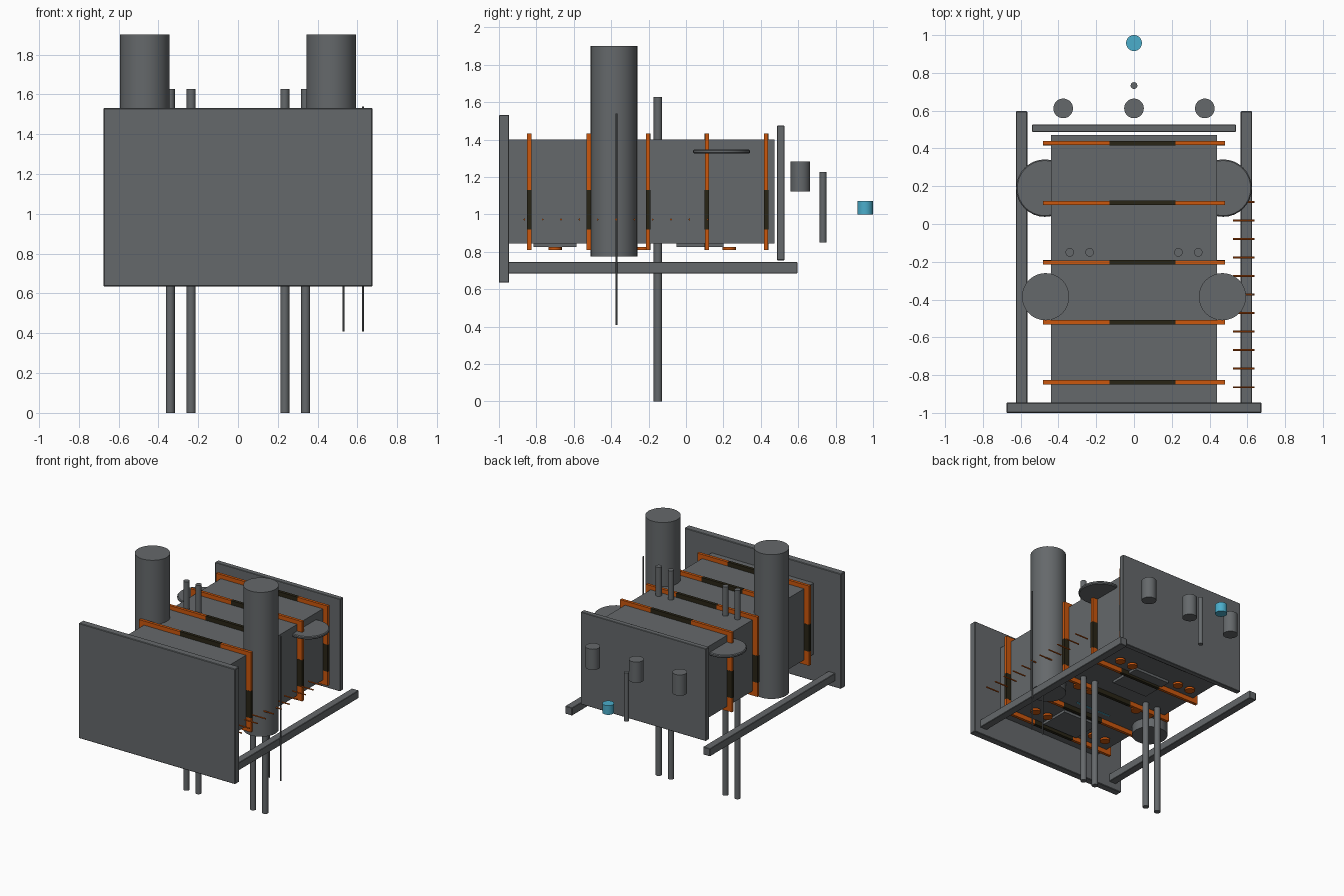
import bpy, math

if "Cube" in bpy.data.objects:
    bpy.data.objects.remove(bpy.data.objects["Cube"])


def material(name, rgb):
    m = bpy.data.materials.new(name)
    m.diffuse_color = (*rgb, 1)
    m.use_nodes = True
    m.node_tree.nodes["Principled BSDF"].inputs["Base Color"].default_value = m.diffuse_color
    return m


GREY = material("steel grey", (0.13, 0.14, 0.147))
ORANGE = material("burnt orange", (0.60, 0.095, 0.004))
DARK = material("dark brown", (0.022, 0.018, 0.008))
CYAN = material("light blue", (0.07, 0.42, 0.60))


def box(name, x, y, z, mat, bevel=0.0):
    """Box from (min, max) pairs."""
    bpy.ops.mesh.primitive_cube_add(size=1, location=[(a + b) / 2 for a, b in (x, y, z)])
    o = bpy.context.object
    o.name = name
    o.scale = [b - a for a, b in (x, y, z)]
    bpy.ops.object.transform_apply(location=False, rotation=False, scale=True)
    o.data.materials.append(mat)
    if bevel:
        b = o.modifiers.new("edge", "BEVEL")
        b.width = bevel
        b.segments = 1
    return o


def rod(name, x, y, z, r, mat, sides=32, along_x=False):
    """Cylinder standing from z[0] to z[1], or lying along x from x[0] to x[1]."""
    if along_x:
        loc, depth, rot = ((x[0] + x[1]) / 2, y, z), x[1] - x[0], (0, math.pi / 2, 0)
    else:
        loc, depth, rot = (x, y, (z[0] + z[1]) / 2), z[1] - z[0], (0, 0, 0)
    bpy.ops.mesh.primitive_cylinder_add(vertices=sides, radius=r, depth=depth,
                                        location=loc, rotation=rot)
    o = bpy.context.object
    o.name = name
    o.data.materials.append(mat)
    bpy.ops.object.shade_smooth_by_angle(angle=math.radians(30))
    return o


# Main hull and end plates
box("hull", (-0.44, 0.44), (-0.95, 0.472), (0.845, 1.40), GREY)
box("front_plate", (-0.675, 0.675), (-1.0, -0.945), (0.635, 1.532), GREY, 0.004)
box("back_plate", (-0.54, 0.54), (0.487, 0.527), (0.755, 1.475), GREY, 0.003)

# Paired side parts
for s, side in ((-1, "left"), (1, "right")):
    box(f"{side}_skid_rail", (s * 0.595 - 0.03, s * 0.595 + 0.03), (-0.95, 0.597),
        (0.685, 0.745), GREY, 0.003)
    rod(f"{side}_tank", s * 0.468, -0.385, (0.775, 1.90), 0.125, GREY)
    dish = rod(f"{side}_dish", s * 0.472, 0.19, (1.325, 1.348), 0.152, GREY)
    rim = dish.modifiers.new("rim", "BEVEL")
    rim.width = 0.006
    rim.limit_method = "ANGLE"
    for x in (0.235, 0.34):
        rod(f"{side}_pole", s * x, -0.15, (0.0, 1.627), 0.0225, GREY, 16)

# Orange frames round the hull, with dark middle sections
X, BOT, TOP, T = 0.482, 0.81, 1.432, 0.011
for y in (-0.838, -0.52, -0.203, 0.112, 0.428):
    span = (y - T, y + T)
    dark = (y - T - 0.001, y + T + 0.001)
    for z, e in (((BOT, 0.85), -1), ((1.395, TOP), 1)):
        box("frame_bar", (-X, X), span, z, ORANGE)
        box("frame_dark_bar", (-0.13, 0.22), dark, (z[0] - 0.001, z[1] + 0.001), DARK)
    for s in (-1, 1):
        xs = sorted((s * 0.435, s * X))
        box("frame_post", xs, span, (0.85, 1.395), ORANGE)
        box("frame_dark_post", (xs[0] - 0.001, xs[1] + 0.001), dark, (0.92, 1.13), DARK)

# Ladder parts on the right: two uprights and a row of rungs
for x in (0.53, 0.628):
    rod("ladder_upright", x, -0.372, (0.41, 1.54), 0.005, GREY, 8)
for i in range(11):
    rod("ladder_rung", (0.524, 0.638), -0.864 + i * 0.098, 0.973, 0.005, ORANGE, 8, True)

# Underside: hatch plates, pads and a light strip
for y in ((-0.815, -0.585), (-0.05, 0.20)):
    box("hatch_plate", (-0.15, 0.15), y, (0.826, 0.846), GREY)
for y in (-0.70, -0.23, 0.232):
    for x in (-0.32, -0.21, 0.21, 0.32):
        rod("pad", x, y, (0.81, 0.826), 0.036, ORANGE, 16)
box("light_strip", (-0.15, 0.15), (-0.455, -0.445), (0.841, 0.847), CYAN)

# Rear canisters, thin mast and blue lamp
for x in (-0.375, 0, 0.375):
    rod("rear_canister", x, 0.612, (1.122, 1.284), 0.052, GREY)
rod("rear_mast", 0, 0.733, (0.85, 1.228), 0.018, GREY, 16)
rod("blue_lamp", 0, 0.958, (1.0, 1.072), 0.042, CYAN)
